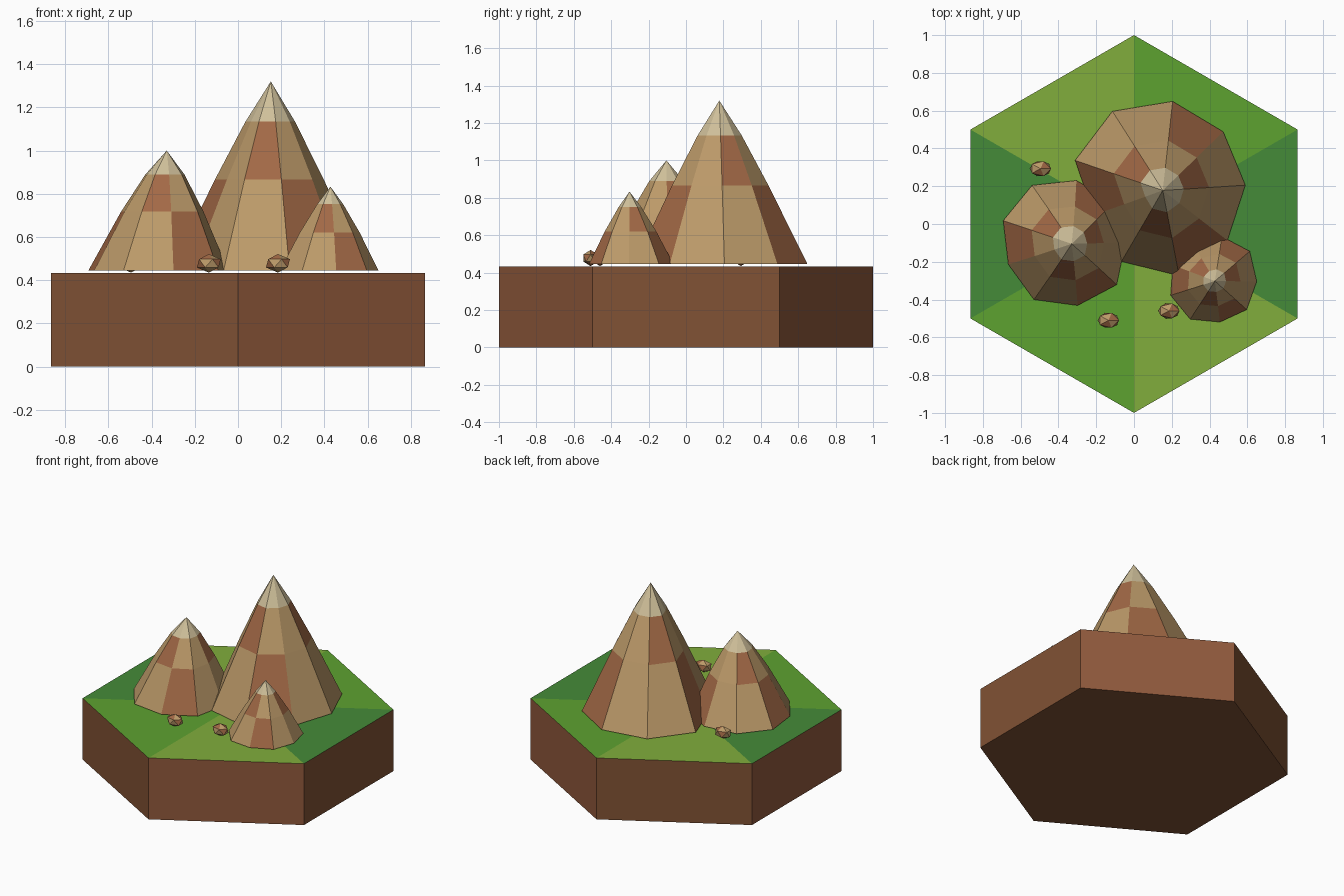
import bpy, bmesh
from math import sin, cos, radians

if "Cube" in bpy.data.objects:
    bpy.data.objects.remove(bpy.data.objects["Cube"])


def material(name, rgb):
    m = bpy.data.materials.new(name)
    m.diffuse_color = (*rgb, 1)
    m.use_nodes = True
    m.node_tree.nodes["Principled BSDF"].inputs["Base Color"].default_value = m.diffuse_color
    return m


GREENS = [material("grass_mid", (0.11, 0.36, 0.03)),
          material("grass_light", (0.22, 0.42, 0.045)),
          material("grass_dark", (0.06, 0.26, 0.04))]
SOIL = [material("soil", (0.28, 0.10, 0.045)),
        material("soil_dark", (0.22, 0.085, 0.035))]
TAN = material("rock_tan", (0.50, 0.32, 0.14))
RUST = material("rock_rust", (0.36, 0.14, 0.06))
CREAM = material("peak_cream", (0.62, 0.52, 0.32))


def finish(bm, name, mats):
    bmesh.ops.recalc_face_normals(bm, faces=bm.faces[:])
    me = bpy.data.meshes.new(name)
    bm.to_mesh(me)
    bm.free()
    for m in mats:
        me.materials.append(m)
    ob = bpy.data.objects.new(name, me)
    bpy.context.collection.objects.link(ob)
    return ob


# Hexagonal ground block with a fan of grass triangles on top
def ground_block(height):
    bm = bmesh.new()
    angles = [radians(30 + 60 * i) for i in range(6)]
    low = [bm.verts.new((cos(a), sin(a), 0)) for a in angles]
    top = [bm.verts.new((cos(a), sin(a), height)) for a in angles]
    mid = bm.verts.new((0, 0, height))
    bm.faces.new(low[::-1]).material_index = 4
    for i in range(6):
        j = (i + 1) % 6
        bm.faces.new((low[i], low[j], top[j], top[i])).material_index = 3 + i % 2
        bm.faces.new((top[i], top[j], mid)).material_index = i % 3
    finish(bm, "ground_block", GREENS + SOIL)


# Nine-sided peak: base radii start at angle 0 and step by 40 degrees
def mountain(name, centre, start, radii, apex, levels, base_z=0.445):
    bm = bmesh.new()
    n = len(radii)
    rings = []
    for t, s in [(0, 1)] + levels:
        cx = centre[0] + (apex[0] - centre[0]) * t
        cy = centre[1] + (apex[1] - centre[1]) * t
        z = base_z + (apex[2] - base_z) * t
        rings.append([bm.verts.new((cx + r * s * cos(radians(start + i * 360 / n)),
                                    cy + r * s * sin(radians(start + i * 360 / n)), z))
                      for i, r in enumerate(radii)])
    tip = bm.verts.new(apex)
    bm.faces.new(rings[0][::-1])
    for i in range(n):
        j = (i + 1) % n
        for k in range(len(rings) - 1):
            f = bm.faces.new((rings[k][i], rings[k][j], rings[k + 1][j], rings[k + 1][i]))
            f.material_index = 1 if (i + k) % 3 == 1 else 0
        bm.faces.new((rings[-1][i], rings[-1][j], tip)).material_index = 2
    finish(bm, name, [TAN, RUST, CREAM])


# Small squashed boulder
def boulder(name, x, y):
    bm = bmesh.new()
    bmesh.ops.create_icosphere(bm, subdivisions=1, radius=1)
    for v in bm.verts:
        v.co = (x + v.co.x * 0.062, y + v.co.y * 0.046, 0.478 + v.co.z * 0.043)
    for i, f in enumerate(bm.faces):
        f.material_index = 1 if i % 3 == 1 else 0
    finish(bm, name, [TAN, RUST])


ground_block(0.434)
mountain("tall_mountain", (0.14, 0.19), 2,
         [0.45, 0.447, 0.464, 0.48, 0.475, 0.38, 0.44, 0.474, 0.45],
         (0.152, 0.178, 1.32), [(0.48, 0.56), (0.787, 0.255)])
mountain("middle_mountain", (-0.36, -0.10), 0.5,
         [0.315, 0.33, 0.335, 0.354, 0.353, 0.326, 0.345, 0.337, 0.348],
         (-0.33, -0.105, 1.0), [(0.49, 0.59), (0.80, 0.28)])
mountain("small_mountain", (0.42, -0.30), -1,
         [0.23, 0.248, 0.238, 0.225, 0.23, 0.239, 0.238, 0.222, 0.234],
         (0.428, -0.302, 0.833), [(0.45, 0.61), (0.79, 0.265)])
for i, (x, y) in enumerate([(-0.135, -0.51), (0.185, -0.46), (-0.495, 0.293)]):
    boulder(f"boulder_{i + 1}", x, y)
